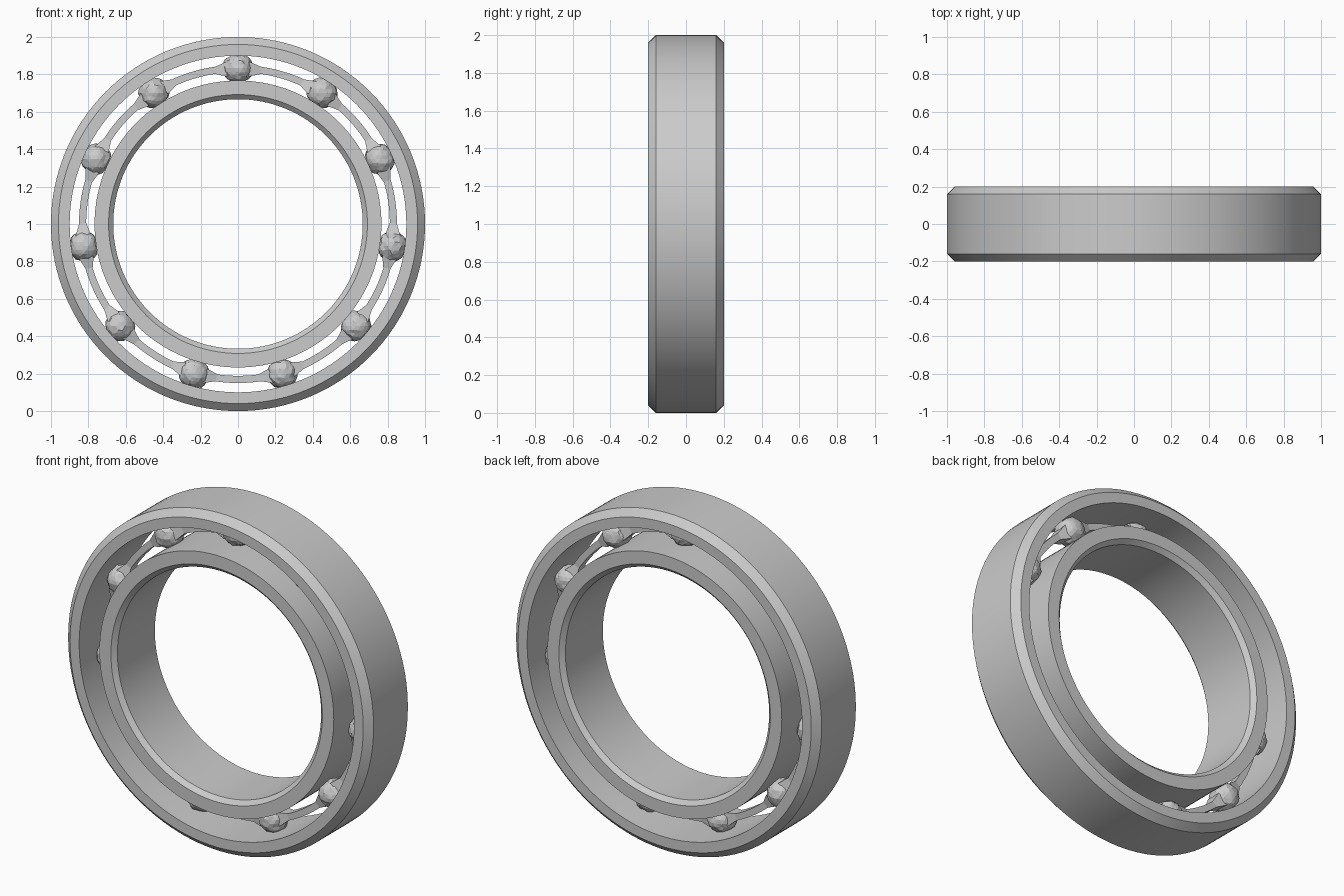
import bpy, bmesh, math, random
from mathutils import Vector

if "Cube" in bpy.data.objects:
    bpy.data.objects.remove(bpy.data.objects["Cube"])

random.seed(4)
CENTER_Z = 1.0
BALLS = 11
R_IN, R_OUT = 0.767, 0.90      # walls of the gap between the rings
R_MID = (R_IN + R_OUT) / 2

steel = bpy.data.materials.new("steel grey")
steel.diffuse_color = (0.6, 0.6, 0.6, 1)
steel.use_nodes = True
steel.node_tree.nodes["Principled BSDF"].inputs["Base Color"].default_value = steel.diffuse_color


def finish(bm, name, smooth=True):
    bmesh.ops.recalc_face_normals(bm, faces=bm.faces)
    mesh = bpy.data.meshes.new(name)
    bm.to_mesh(mesh)
    bm.free()
    mesh.materials.append(steel)
    obj = bpy.data.objects.new(name, mesh)
    bpy.context.collection.objects.link(obj)
    obj.location.z = CENTER_Z
    if smooth:
        bpy.ops.object.select_all(action='DESELECT')
        obj.select_set(True)
        bpy.context.view_layer.objects.active = obj
        bpy.ops.object.shade_smooth_by_angle(angle=math.radians(30))
    return obj


def ring(name, profile, segments=128):
    """Sweep a closed (radius, depth) profile around the y axis."""
    bm = bmesh.new()
    loops = []
    for i in range(segments):
        a = 2 * math.pi * i / segments
        loops.append([bm.verts.new((r * math.sin(a), y, r * math.cos(a)))
                      for r, y in profile])
    n = len(profile)
    for i in range(segments):
        p, q = loops[i], loops[(i + 1) % segments]
        for j in range(n):
            k = (j + 1) % n
            bm.faces.new((p[j], p[k], q[k], q[j]))
    return finish(bm, name)


# Outer ring, chamfered on its outside edges
ring("outer_ring", [(R_OUT, -0.2), (0.96, -0.2), (1.0, -0.16),
                    (1.0, 0.16), (0.96, 0.2), (R_OUT, 0.2)])

# Inner ring, chamfered on its bore edges
ring("inner_ring", [(R_IN, -0.2), (0.692, -0.2), (0.667, -0.175),
                    (0.667, 0.175), (0.692, 0.2), (R_IN, 0.2)])

# Thin cage band running through the balls
ring("cage_band", [(0.812, -0.03), (0.85, -0.03), (0.85, 0.03), (0.812, 0.03)])

for i in range(BALLS):
    a = 2 * math.pi * i / BALLS
    out = Vector((math.sin(a), 0, math.cos(a)))
    side = Vector((math.cos(a), 0, -math.sin(a)))

    # Rough faceted ball, flattened where it meets the two ring walls
    bm = bmesh.new()
    bmesh.ops.create_icosphere(bm, subdivisions=3, radius=0.083)
    for v in bm.verts:
        v.co *= random.uniform(0.94, 1.03)
        p = out * R_MID + v.co
        r = math.hypot(p.x, p.z)
        f = min(max(r, R_IN), R_OUT) / r
        v.co = (p.x * f, p.y, p.z * f)
    finish(bm, f"ball_{i + 1}", smooth=False)

    # Tapered cage sockets on both sides of the ball
    bm = bmesh.new()
    for s in (-1, 1):
        ends = []
        for d, h, w in ((0.06, 0.04, 0.045), (0.125, 0.018, 0.029)):
            c = out * (R_MID - 0.003 - d * d / (2 * R_MID)) + side * s * d
            ends.append([bm.verts.new(c + out * u * h + Vector((0, t * w, 0)))
                         for u, t in ((-1, -1), (1, -1), (1, 1), (-1, 1))])
        for j in range(4):
            k = (j + 1) % 4
            bm.faces.new((ends[0][j], ends[0][k], ends[1][k], ends[1][j]))
        bm.faces.new(ends[0])
        bm.faces.new(ends[1])
    finish(bm, f"cage_socket_{i + 1}", smooth=False)
